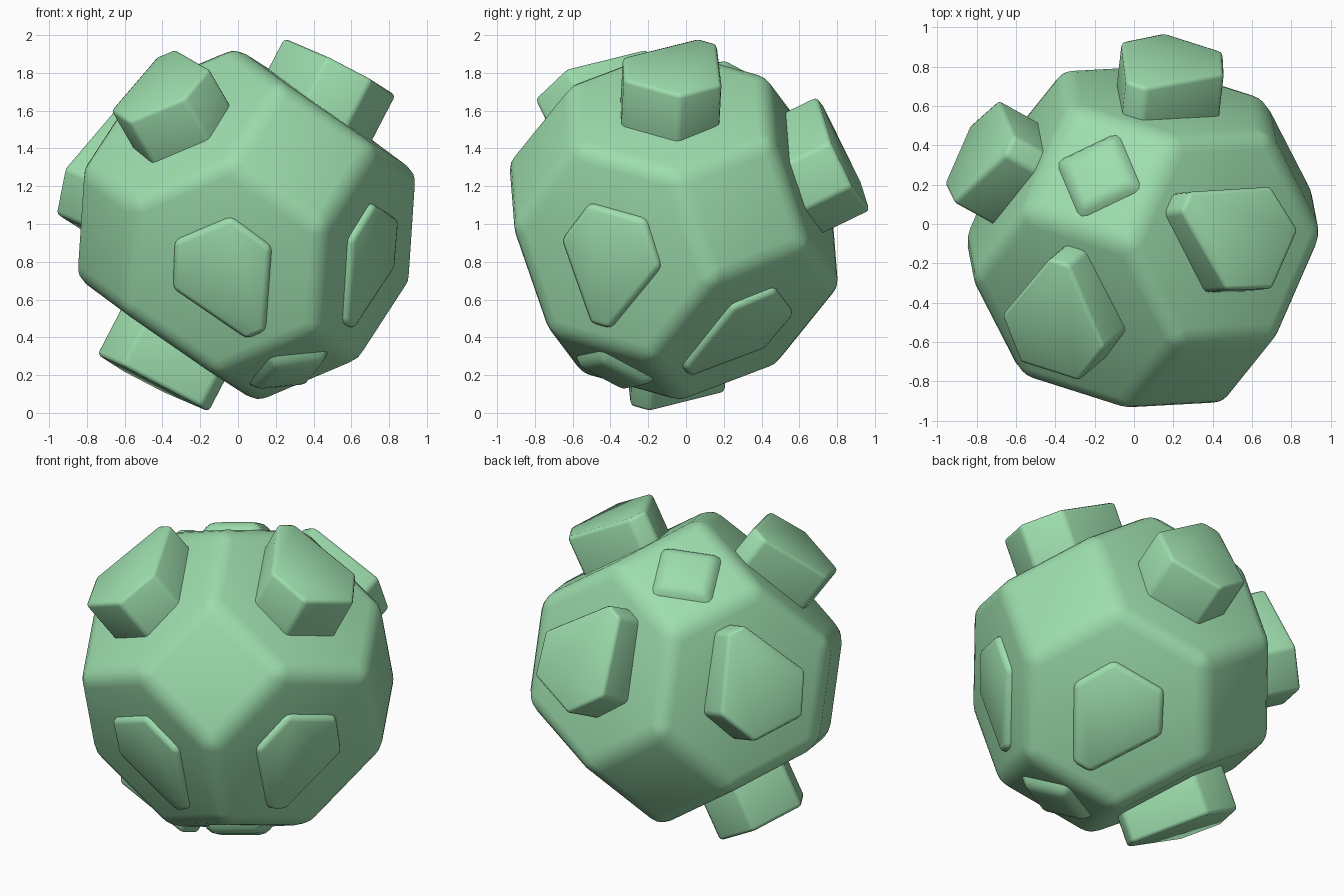
import bpy, bmesh
from math import radians
from mathutils import Vector, Matrix

cube = bpy.data.objects.get("Cube")
if cube:
    bpy.data.objects.remove(cube, do_unlink=True)

# One soft green for everything
green = bpy.data.materials.new("soft_green")
green.use_nodes = True
colour = (0.34, 0.73, 0.42, 1)
green.diffuse_color = colour
green.node_tree.nodes["Principled BSDF"].inputs["Base Color"].default_value = colour

# Tilted frame: front diamond, side diamond and pole axes
front = Vector((0.35, -0.825, 0.44)).normalized()
side = Vector((0.89, 0.43, 0.085))
side = (side - front * side.dot(front)).normalized()
pole = front.cross(side)
frame = Matrix((front, side, pole)).transposed().to_4x4()
frame.translation = (0.045, -0.065, 0.995)


def solid(name, points, bevel, segments=2):
    """Smooth, rounded convex solid through the points."""
    bm = bmesh.new()
    for p in points:
        bm.verts.new(p)
    bmesh.ops.convex_hull(bm, input=bm.verts[:])
    bmesh.ops.dissolve_limit(bm, angle_limit=radians(2),
                             verts=bm.verts[:], edges=bm.edges[:])
    bmesh.ops.recalc_face_normals(bm, faces=bm.faces[:])
    mesh = bpy.data.meshes.new(name)
    bm.to_mesh(mesh)
    bm.free()
    for poly in mesh.polygons:
        poly.use_smooth = True
    mesh.materials.append(green)
    obj = bpy.data.objects.new(name, mesh)
    bpy.context.collection.objects.link(obj)
    obj.matrix_world = frame
    mod = obj.modifiers.new("rounding", 'BEVEL')
    mod.width = bevel
    mod.segments = segments
    mod.limit_method = 'NONE'


# Body: truncated octahedron
corners = []
for axis in range(3):
    for other in range(3):
        if other == axis:
            continue
        for s in (-1, 1):
            for t in (-1, 1):
                v = Vector((0, 0, 0))
                v[axis], v[other] = s * 0.85, t * 0.435
                corners.append(v)
solid("body", corners, 0.075, 3)

# Hexagonal outline of a stud, stretched towards the pole
half = [(0.65, 0.412, 0.23), (0.65, 0.232, 0.43), (0.30, 0.22, 0.748)]
outline = [Vector(p) for p in half] + [Vector((b, a, c)) for a, b, c in half]


def stud(name, signs, axis, height, depth, bevel):
    axis = Vector(axis).normalized()
    points = []
    for level in (height, height - depth):
        for p in outline:
            q = p + axis * (level - p.dot(axis))
            points.append([c * s for c, s in zip(q, signs)])
    solid(name, points, bevel)


# Tall studs lean to the pole, low ones lie flat on their faces
leaning, straight = (0.513, 0.513, 0.688), (1, 1, 1)
for x, x_name in ((1, "front"), (-1, "back")):
    for y, y_name in ((1, "left"), (-1, "right")):
        for z, z_name in ((1, "upper"), (-1, "lower")):
            name = "_".join((z_name, "stud", x_name, y_name))
            if z > 0 or x + y == -2:
                stud(name, (x, y, z), leaning, 0.975, 0.45, 0.022)
            else:
                stud(name, (x, y, z), straight, 0.775, 0.25, 0.03)

# Small square caps on both poles
for s, name in ((1, "top_cap"), (-1, "bottom_cap")):
    points = [(a * r, b * r, s * h) for r, h in ((0.21, 0.8), (0.14, 0.9))
              for a in (-1, 1) for b in (-1, 1)]
    solid(name, points, 0.035)
